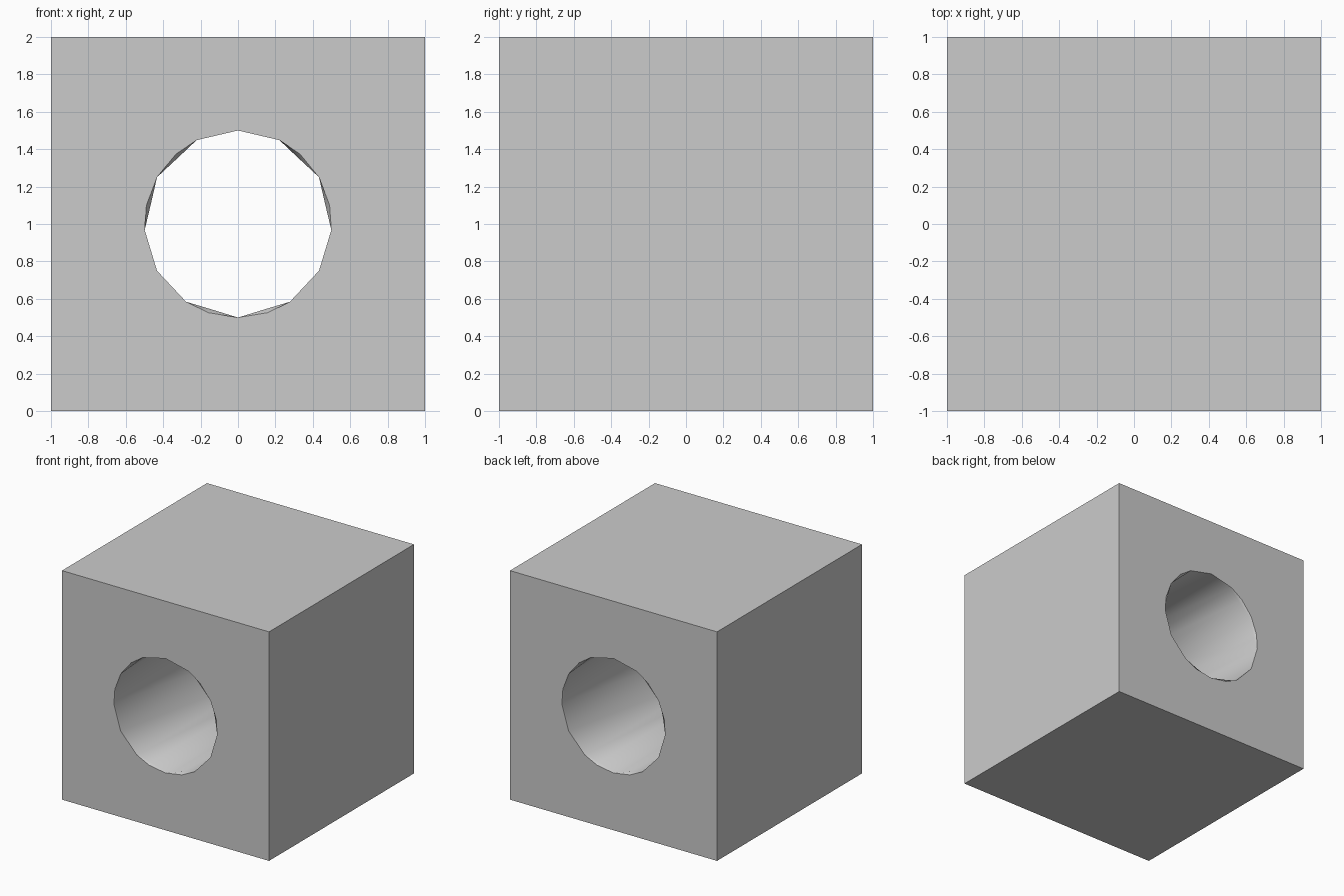
import bpy, bmesh, math

if "Cube" in bpy.data.objects:
    bpy.data.objects.remove(bpy.data.objects["Cube"])

# Hole outline: the same six angles repeated three times around
ANGLES = [base + a for base in (30, 150, 270) for a in (0, 18.5, 33.7, 60, 86.3, 101.5)]
R = 0.5
CHORD_R = R * math.cos(math.radians(17))   # extra rim points flatten onto the chord inside

bm = bmesh.new()


def ring(y, flattened):
    verts = []
    for i, a in enumerate(ANGLES):
        r = CHORD_R if flattened and i % 6 in (1, 5) else R
        t = math.radians(a)
        verts.append(bm.verts.new((r * math.cos(t), y, 1 + r * math.sin(t))))
    return verts


def square(y):
    return [bm.verts.new((x, y, z)) for x, z in ((-1, 0), (1, 0), (1, 2), (-1, 2))]


def bridge(a, b, smooth):
    n = len(a)
    for i in range(n):
        j = (i + 1) % n
        bm.faces.new((a[i], a[j], b[j], b[i])).smooth = smooth


def loop_edges(vs):
    return [bm.edges.get((vs[i], vs[(i + 1) % len(vs)])) for i in range(len(vs))]


# Smooth wall of the through hole
rings = [ring(-1, False), ring(-0.985, True), ring(0.985, True), ring(1, False)]
for a, b in zip(rings, rings[1:]):
    bridge(a, b, True)

# Outer sides of the block
front, back = square(-1), square(1)
bridge(front, back, False)

# Front and back faces around the hole
for outer, inner in ((front, rings[0]), (back, rings[3])):
    rim = loop_edges(inner)
    bmesh.ops.triangle_fill(bm, use_beauty=True, edges=loop_edges(outer) + rim)
    for e in rim:
        e.smooth = False

bmesh.ops.recalc_face_normals(bm, faces=bm.faces[:])
mesh = bpy.data.meshes.new("block_with_hole")
bm.to_mesh(mesh)
bm.free()
bpy.context.collection.objects.link(bpy.data.objects.new("block_with_hole", mesh))
